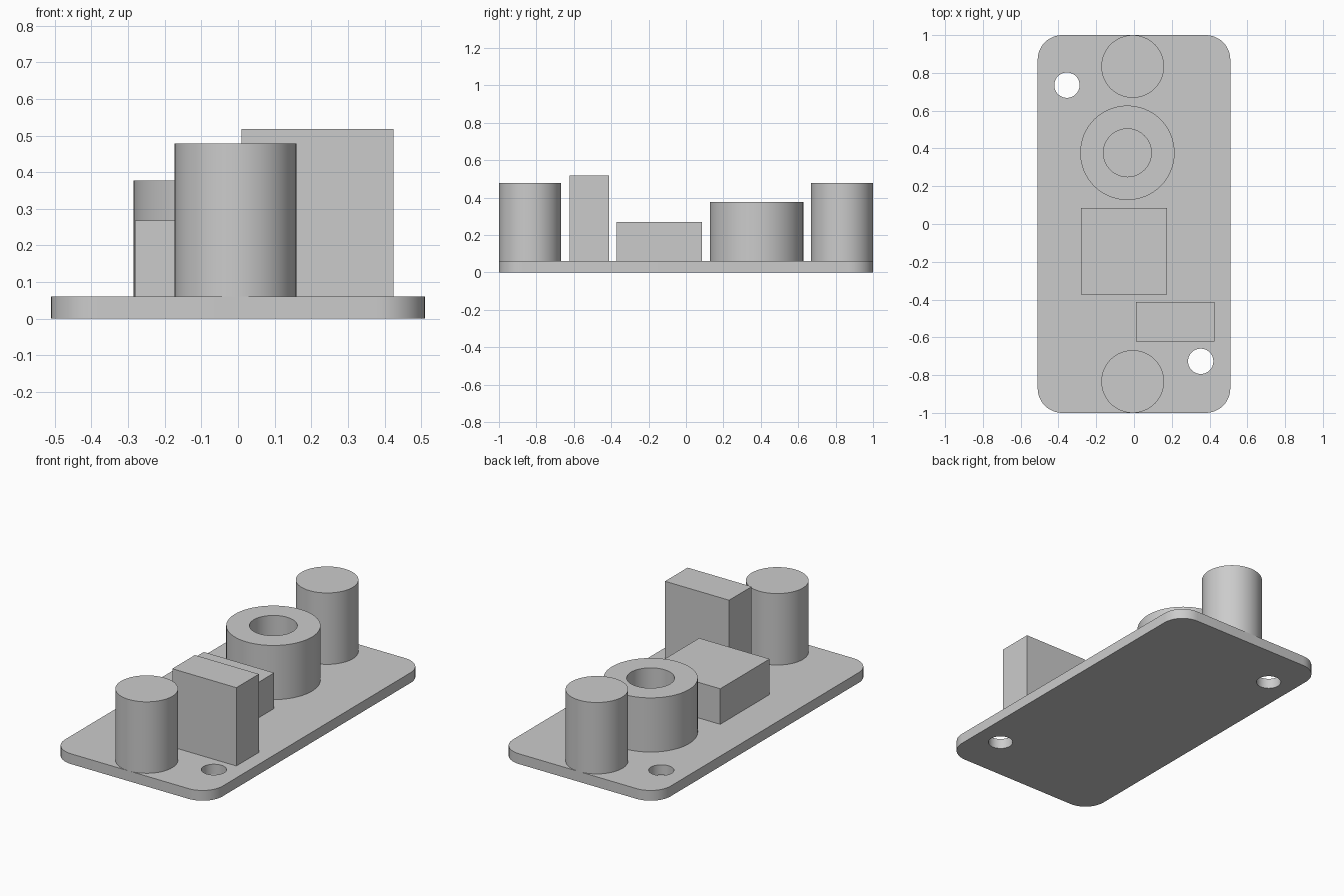
import bpy
import bmesh
import math
from mathutils import Matrix, Vector

if "Cube" in bpy.data.objects:
    bpy.data.objects.remove(bpy.data.objects["Cube"], do_unlink=True)

BOARD_TOP = 0.06

grey = bpy.data.materials.new("light_grey")
grey.use_nodes = True
grey.diffuse_color = (0.6, 0.6, 0.6, 1)
grey.node_tree.nodes["Principled BSDF"].inputs["Base Color"].default_value = grey.diffuse_color


def make_object(name, bm):
    bmesh.ops.recalc_face_normals(bm, faces=bm.faces)
    mesh = bpy.data.meshes.new(name)
    bm.to_mesh(mesh)
    bm.free()
    mesh.materials.append(grey)
    obj = bpy.data.objects.new(name, mesh)
    bpy.context.collection.objects.link(obj)
    return obj


def smooth(obj):
    bpy.ops.object.select_all(action="DESELECT")
    obj.select_set(True)
    bpy.context.view_layer.objects.active = obj
    bpy.ops.object.shade_smooth_by_angle(angle=math.radians(30))


def box_mesh(low, high):
    low, high = Vector(low), Vector(high)
    bm = bmesh.new()
    bmesh.ops.create_cube(bm, size=1, matrix=Matrix.Translation((low + high) / 2)
                          @ Matrix.Diagonal((*(high - low), 1)))
    return bm


def cylinder(name, x, y, radius, z0, z1):
    bm = bmesh.new()
    bmesh.ops.create_cone(bm, cap_ends=True, segments=64, radius1=radius, radius2=radius,
                          depth=z1 - z0, matrix=Matrix.Translation((x, y, (z0 + z1) / 2)))
    return make_object(name, bm)


# Board with rounded corners
bm = box_mesh((-0.51, -1, 0), (0.51, 1, BOARD_TOP))
corners = [e for e in bm.edges if abs(e.verts[0].co.z - e.verts[1].co.z) > 0.01]
bmesh.ops.bevel(bm, geom=corners, offset=0.13, segments=12, profile=0.5, affect="EDGES")
board = make_object("board", bm)

# Mounting holes through the board
for name, x, y in (("back_hole_cutter", -0.355, 0.735), ("front_hole_cutter", 0.353, -0.727)):
    cutter = cylinder(name, x, y, 0.067, -0.1, 0.2)
    cutter.hide_render = True
    cutter.hide_viewport = True
    cut = board.modifiers.new(name, "BOOLEAN")
    cut.operation = "DIFFERENCE"
    cut.solver = "EXACT"
    cut.object = cutter

# Bake the holes into the board and drop the cutters
bpy.context.view_layer.update()
holed = bpy.data.meshes.new_from_object(board.evaluated_get(bpy.context.evaluated_depsgraph_get()))
board.modifiers.clear()
board.data = holed
for name in ("back_hole_cutter", "front_hole_cutter"):
    bpy.data.objects.remove(bpy.data.objects[name], do_unlink=True)
smooth(board)

# Upright capacitors at both ends
for name, y in (("front_capacitor", -0.834), ("back_capacitor", 0.834)):
    smooth(cylinder(name, -0.007, y, 0.166, BOARD_TOP, 0.478))

# Ring-shaped coil, open down to the board
bm = bmesh.new()
centre = Vector((-0.035, 0.377, 0))
profile = [(0.127, BOARD_TOP), (0.25, BOARD_TOP), (0.25, 0.377), (0.127, 0.377)]
verts = [bm.verts.new(centre + Vector((r, 0, z))) for r, z in profile]
edges = [bm.edges.new((verts[i], verts[(i + 1) % 4])) for i in range(4)]
bmesh.ops.spin(bm, geom=verts + edges, cent=centre, axis=(0, 0, 1),
               angle=math.tau, steps=64)
bmesh.ops.remove_doubles(bm, verts=bm.verts, dist=0.0001)
smooth(make_object("ring_coil", bm))

# Rectangular components
make_object("square_block", box_mesh((-0.281, -0.372, BOARD_TOP), (0.175, 0.085, 0.268)))
make_object("tall_block", box_mesh((0.01, -0.622, BOARD_TOP), (0.425, -0.413, 0.518)))
